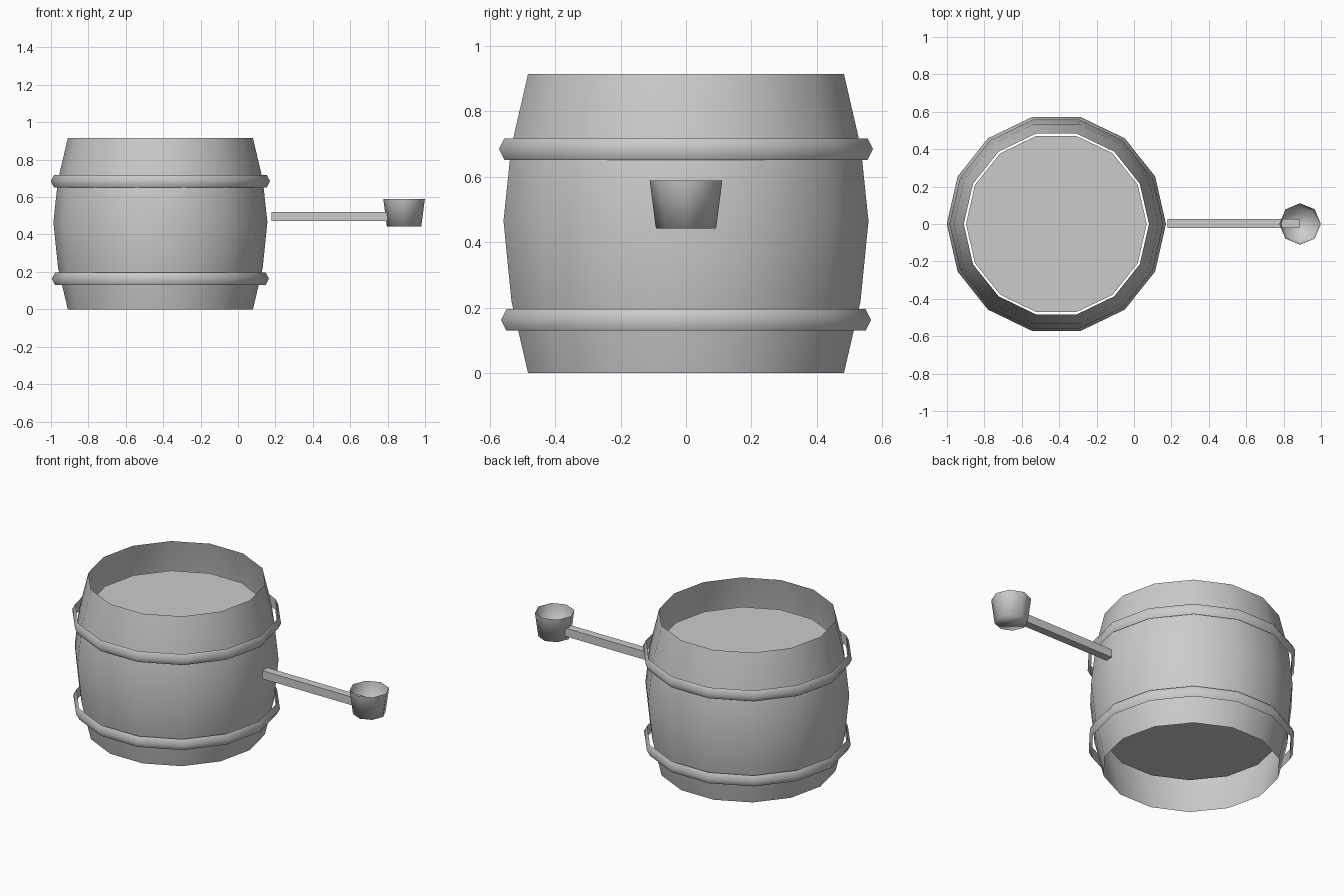
import bpy, bmesh, math

if "Cube" in bpy.data.objects:
    bpy.data.objects.remove(bpy.data.objects["Cube"])

BX = -0.415   # barrel axis
CX = 0.888    # cup axis


def lathe(name, profile, sides, cx, close=False, cap=False, angle=40):
    """Spin (radius, z) points around a vertical axis at x = cx."""
    bm = bmesh.new()
    rings = []
    for r, z in profile:
        rings.append([bm.verts.new((cx + r * math.cos(2 * math.pi * i / sides),
                                    r * math.sin(2 * math.pi * i / sides), z))
                      for i in range(sides)])
    pairs = list(zip(rings, rings[1:]))
    if close:
        pairs.append((rings[-1], rings[0]))
    for a, b in pairs:
        for i in range(sides):
            j = (i + 1) % sides
            bm.faces.new((a[i], a[j], b[j], b[i]))
    if cap:
        bm.faces.new(rings[0][::-1])
    return finish(name, bm, angle)


def finish(name, bm, angle):
    mesh = bpy.data.meshes.new(name)
    bm.to_mesh(mesh)
    bm.free()
    ob = bpy.data.objects.new(name, mesh)
    bpy.context.collection.objects.link(ob)
    bpy.ops.object.select_all(action='DESELECT')
    ob.select_set(True)
    bpy.context.view_layer.objects.active = ob
    if angle:
        bpy.ops.object.shade_smooth_by_angle(angle=math.radians(angle))
    return ob


def disc(name, r, z, up):
    bm = bmesh.new()
    vs = [bm.verts.new((BX + r * math.cos(2 * math.pi * i / 14),
                        r * math.sin(2 * math.pi * i / 14), z)) for i in range(14)]
    bm.faces.new(vs if up else vs[::-1])
    return finish(name, bm, 0)


# Bulging barrel wall, open at both ends
lathe("barrel_wall", [(0.495, 0), (0.547, 0.22), (0.572, 0.465),
                      (0.548, 0.69), (0.495, 0.915)], 14, BX)

# Liquid surface and recessed bottom
disc("liquid_surface", 0.483, 0.74, True)
disc("barrel_bottom", 0.483, 0.197, False)

# Two hoops with a pointed outer face
for name, r, z in (("lower_hoop", 0.58, 0.163), ("upper_hoop", 0.586, 0.685)):
    lathe(name, [(r - 0.017, z - 0.033), (r, z), (r - 0.017, z + 0.033)],
          14, BX, close=True, angle=60)

# Ladle cup, open on top
lathe("ladle_cup", [(0.092, 0.443), (0.111, 0.589)], 8, CX, cap=True, angle=100)

# Ladle handle
bm = bmesh.new()
bmesh.ops.create_cube(bm, size=1)
for v in bm.verts:
    v.co = (0.5325 + v.co.x * 0.705, 0.002 + v.co.y * 0.048, 0.496 + v.co.z * 0.05)
finish("ladle_handle", bm, 0)
